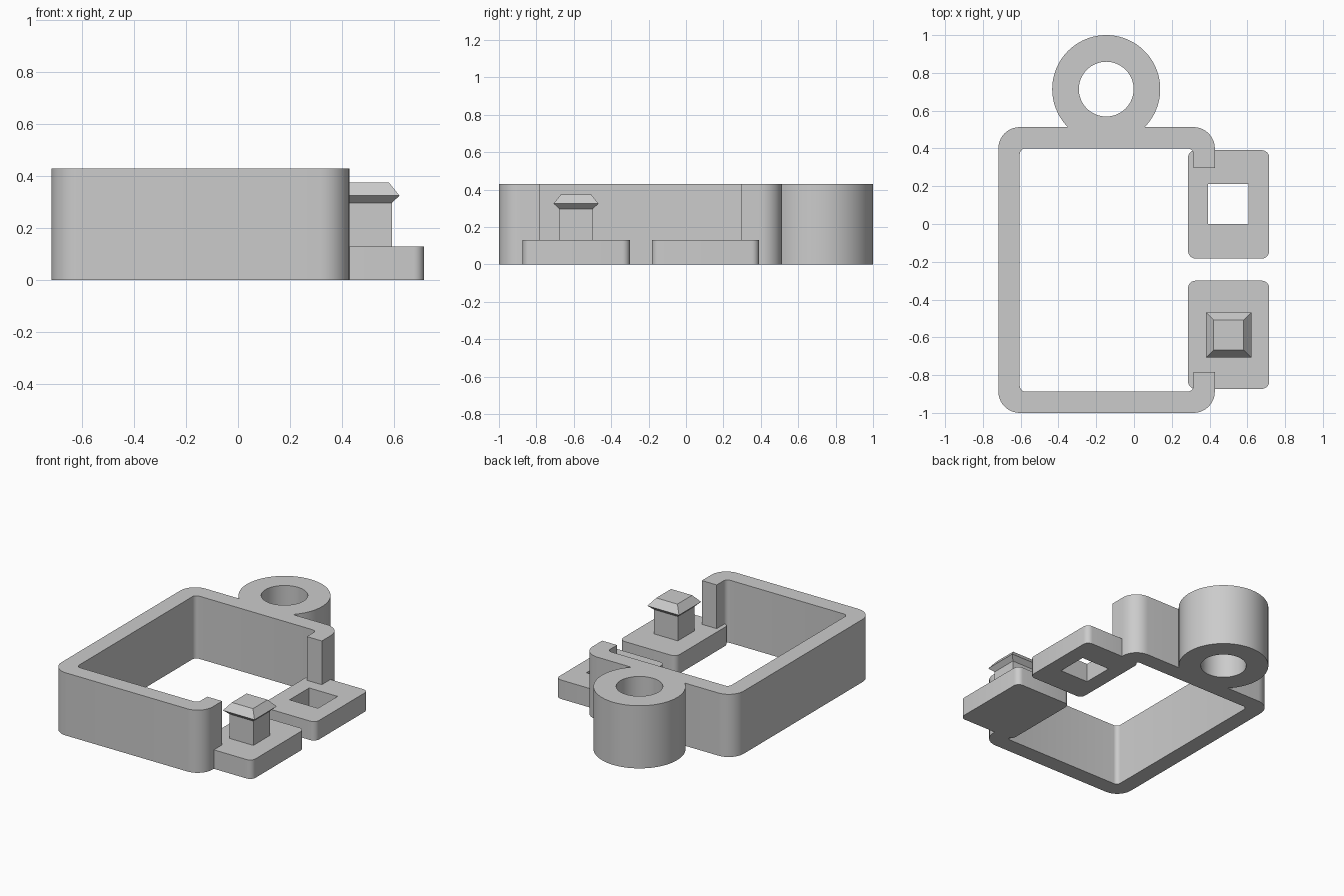
import bpy, bmesh, math

if "Cube" in bpy.data.objects:
    bpy.data.objects.remove(bpy.data.objects["Cube"])

grey = bpy.data.materials.new("plain grey")
grey.diffuse_color = (0.6, 0.6, 0.6, 1)
grey.use_nodes = True
grey.node_tree.nodes["Principled BSDF"].inputs["Base Color"].default_value = grey.diffuse_color


def arc(cx, cy, r, a0, a1, n=10):
    """Points on an arc, angles in degrees."""
    return [(cx + r * math.cos(math.radians(a0 + (a1 - a0) * i / n)),
             cy + r * math.sin(math.radians(a0 + (a1 - a0) * i / n))) for i in range(n + 1)]


def finish(name, bm):
    bmesh.ops.recalc_face_normals(bm, faces=bm.faces)
    mesh = bpy.data.meshes.new(name)
    bm.to_mesh(mesh)
    bm.free()
    mesh.materials.append(grey)
    ob = bpy.data.objects.new(name, mesh)
    bpy.context.collection.objects.link(ob)
    bpy.ops.object.select_all(action='DESELECT')
    ob.select_set(True)
    bpy.context.view_layer.objects.active = ob
    bpy.ops.object.shade_smooth_by_angle(angle=math.radians(30))
    return ob


def extrude_loops(name, loops, height):
    """Fill an outline with optional holes and extrude it upwards from z = 0."""
    bm = bmesh.new()
    for pts in loops:
        vs = [bm.verts.new((x, y, 0)) for x, y in pts]
        for a, b in zip(vs, vs[1:] + vs[:1]):
            bm.edges.new((a, b))
    bmesh.ops.triangle_fill(bm, edges=bm.edges[:], use_beauty=True)
    res = bmesh.ops.extrude_face_region(bm, geom=bm.faces[:], use_keep_orig=True)
    top = [g for g in res["geom"] if isinstance(g, bmesh.types.BMVert)]
    bmesh.ops.translate(bm, verts=top, vec=(0, 0, height))
    return finish(name, bm)


def rounded_rect(x0, x1, y0, y1, r):
    return (arc(x1 - r, y0 + r, r, -90, 0, 6) + arc(x1 - r, y1 - r, r, 0, 90, 6)
            + arc(x0 + r, y1 - r, r, 90, 180, 6) + arc(x0 + r, y0 + r, r, 180, 270, 6))


# Open frame with the hanging ring, as one outline
L, R, F, B = -0.718, 0.428, -1.0, 0.513
wall, ro, ri = 0.113, 0.113, 0.03
il, ir, jf, jb = L + wall, R - wall, F + wall, B - wall
cx, cy, ring_r, hole_r = -0.147, 0.714, 0.286, 0.145
dip = math.degrees(math.asin((cy - B) / ring_r))
outline = ([(R, 0.297)] + arc(R - ro, B - ro, ro, 0, 90)
           + arc(cx, cy, ring_r, -dip, 180 + dip, 72)
           + arc(L + ro, B - ro, ro, 90, 180) + arc(L + ro, F + ro, ro, 180, 270)
           + arc(R - ro, F + ro, ro, 270, 360) + [(R, -0.783), (ir, -0.783)]
           + arc(ir - ri, jf + ri, ri, 0, -90, 6) + arc(il + ri, jf + ri, ri, 270, 180, 6)
           + arc(il + ri, jb - ri, ri, 180, 90, 6) + arc(ir - ri, jb - ri, ri, 90, 0, 6)
           + [(ir, 0.297)])
extrude_loops("frame_with_ring", [outline, arc(cx, cy, hole_r, 0, 355, 71)], 0.43)

# Clasp plates: one with a square socket, one carrying the stud
socket = [(0.391, 0.0), (0.607, 0.0), (0.607, 0.213), (0.391, 0.213)]
extrude_loops("socket_plate", [rounded_rect(0.286, 0.716, -0.183, 0.391, 0.04), socket], 0.13)
extrude_loops("stud_plate", [rounded_rect(0.286, 0.716, -0.873, -0.3, 0.04)], 0.13)

# Square stud with a flared snap head
bm = bmesh.new()
rings = []
for half, z in [(0.091, 0.125), (0.091, 0.297), (0.12, 0.325), (0.08, 0.375)]:
    rings.append([bm.verts.new((0.501 + sx * half, -0.588 + sy * half, z))
                  for sx, sy in [(-1, -1), (1, -1), (1, 1), (-1, 1)]])
for lo, hi in zip(rings, rings[1:]):
    for i in range(4):
        j = (i + 1) % 4
        bm.faces.new((lo[i], lo[j], hi[j], hi[i]))
bm.faces.new(rings[0])
bm.faces.new(rings[-1])
for p in finish("snap_stud", bm).data.polygons:
    p.use_smooth = False
